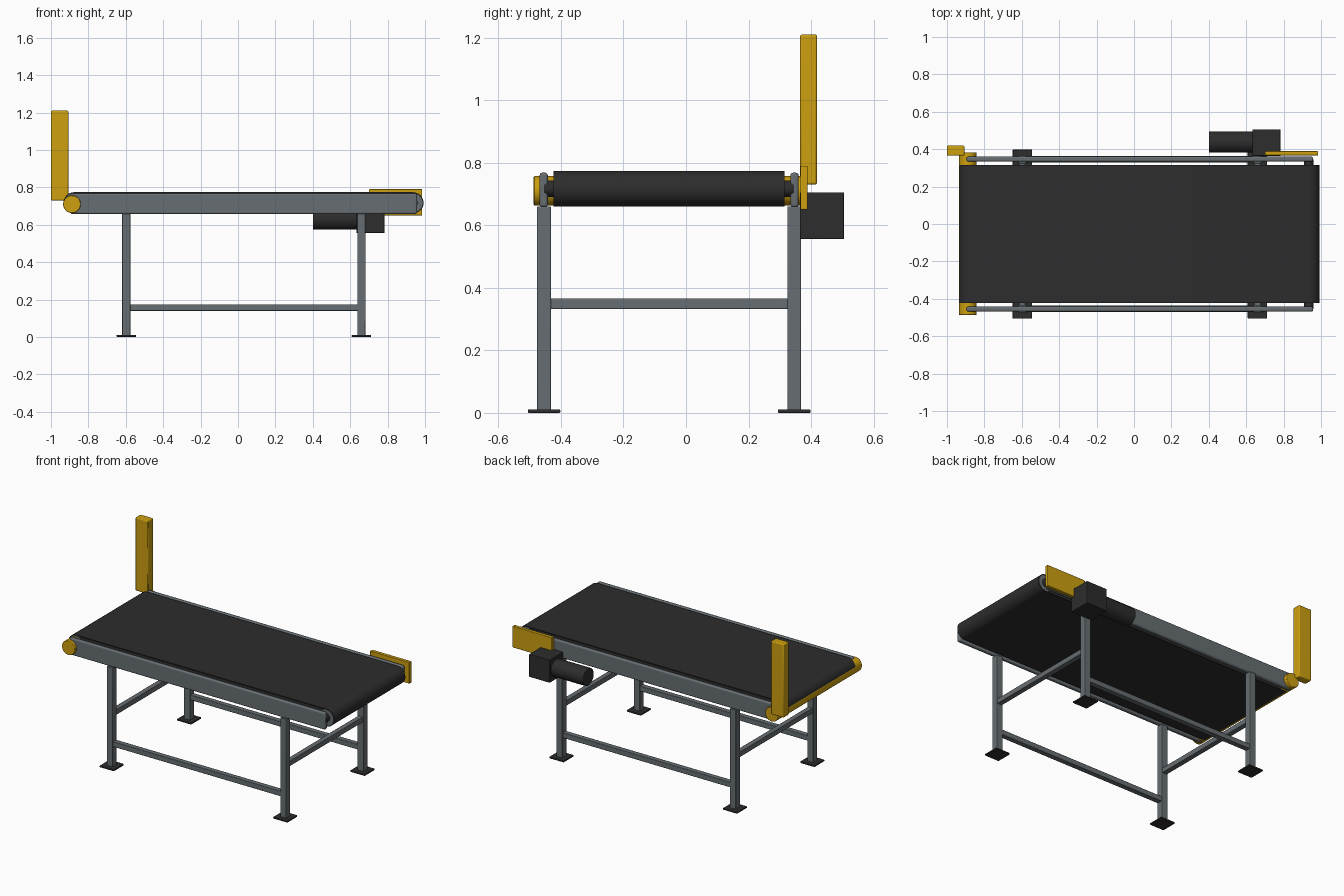
import bpy, bmesh, math
from mathutils import Matrix, Vector

cube = bpy.data.objects.get("Cube")
if cube:
    bpy.data.objects.remove(cube, do_unlink=True)


def material(name, rgb):
    m = bpy.data.materials.new(name)
    m.use_nodes = True
    colour = (*rgb, 1.0)
    m.diffuse_color = colour
    bsdf = next(n for n in m.node_tree.nodes if n.type == "BSDF_PRINCIPLED")
    bsdf.inputs["Base Color"].default_value = colour
    return m


STEEL = material("steel grey", (0.135, 0.155, 0.168))
YELLOW = material("safety yellow", (0.61, 0.35, 0.005))
DARK = material("dark rubber", (0.026, 0.026, 0.026))


def finish(name, bm, mat, bevel=0.0, segments=2, smooth=True):
    bmesh.ops.recalc_face_normals(bm, faces=bm.faces)
    mesh = bpy.data.meshes.new(name)
    bm.to_mesh(mesh)
    bm.free()
    mesh.materials.append(mat)
    ob = bpy.data.objects.new(name, mesh)
    bpy.context.collection.objects.link(ob)
    if bevel:
        mod = ob.modifiers.new("rounded edges", "BEVEL")
        mod.width = bevel
        mod.segments = segments
    if smooth:
        bpy.ops.object.select_all(action="DESELECT")
        ob.select_set(True)
        bpy.context.view_layer.objects.active = ob
        bpy.ops.object.shade_smooth_by_angle(angle=math.radians(35))
    return ob


def box(name, xs, ys, zs, mat, bevel=0.003, segments=2):
    bm = bmesh.new()
    lo, hi = Vector((xs[0], ys[0], zs[0])), Vector((xs[1], ys[1], zs[1]))
    size = Matrix.Diagonal((*(hi - lo), 1.0))
    bmesh.ops.create_cube(bm, size=1.0, matrix=Matrix.Translation((lo + hi) / 2) @ size)
    return finish(name, bm, mat, bevel, segments)


def rod(name, start, end, radius, mat, bevel=0.0):
    bm = bmesh.new()
    a, b = Vector(start), Vector(end)
    turn = (b - a).to_track_quat("Z", "Y").to_matrix().to_4x4()
    bmesh.ops.create_cone(bm, cap_ends=True, segments=48, radius1=radius, radius2=radius,
                          depth=(b - a).length, matrix=Matrix.Translation((a + b) / 2) @ turn)
    return finish(name, bm, mat, bevel)


def span(centre, half):
    return centre - half, centre + half


# Main layout
MID_Y = -0.054
SIDE = 0.4
HEAD_X, TAIL_X = 0.935, -0.876
BELT_Z, BELT_R, BELT_T = 0.717, 0.057, 0.006
BELT_Y = span(MID_Y, 0.369)


# Endless belt: a loop around the two end rollers, with thickness
def belt_loop(radius, steps=24):
    points = []
    for centre, first in ((HEAD_X, -math.pi / 2), (TAIL_X, math.pi / 2)):
        for i in range(steps + 1):
            a = first + math.pi * i / steps
            points.append((centre + radius * math.cos(a), BELT_Z + radius * math.sin(a)))
    return points


bm = bmesh.new()
rings = [[bm.verts.new((x, y, z)) for x, z in belt_loop(r)]
         for r, y in ((BELT_R, BELT_Y[0]), (BELT_R, BELT_Y[1]),
                      (BELT_R - BELT_T, BELT_Y[1]), (BELT_R - BELT_T, BELT_Y[0]))]
for k, ring in enumerate(rings):
    other = rings[(k + 1) % len(rings)]
    for i in range(len(ring)):
        j = (i + 1) % len(ring)
        bm.faces.new((ring[i], ring[j], other[j], other[i]))
finish("belt", bm, DARK)

# Rollers, axle and the bed under the belt
for name, x in (("head_roller", HEAD_X), ("tail_roller", TAIL_X)):
    rod(name, (x, BELT_Y[0] + 0.002, BELT_Z), (x, BELT_Y[1] - 0.002, BELT_Z),
        BELT_R - BELT_T, STEEL)
rod("head_axle", (HEAD_X, MID_Y - SIDE, BELT_Z), (HEAD_X, MID_Y + SIDE, BELT_Z), 0.026, DARK)
box("slider_bed", (TAIL_X, HEAD_X), span(MID_Y, 0.362), span(BELT_Z, 0.05), DARK, 0)
rod("tail_bar", (-0.888, MID_Y - 0.433, 0.71), (-0.888, MID_Y + 0.437, 0.71),
    0.047, YELLOW, 0.003)

# Side rails, legs, feet and long stretchers
LEG_X = (-0.597, 0.66)
for side, s in (("front", -1), ("back", 1)):
    y = MID_Y + s * SIDE
    box(side + "_rail", (-0.895, 0.957), span(MID_Y + s * 0.401, 0.013),
        (0.658, 0.768), STEEL, 0.008, 3)
    for end, x in zip(("right", "left"), LEG_X):
        box(f"{side}_{end}_leg", span(x, 0.022), span(y, 0.022), (0.008, 0.66), STEEL)
        box(f"{side}_{end}_foot", span(x, 0.052), span(y, 0.052), (0, 0.011), DARK)
    box(side + "_stretcher", LEG_X, span(y, 0.017), (0.14, 0.174), STEEL)

# Cross bars between front and back legs
for end, x in zip(("right", "left"), LEG_X):
    box(end + "_cross_bar", span(x, 0.017), span(MID_Y, SIDE), (0.332, 0.366), STEEL)

# Upright post and drive guard
box("control_post", (-1.0, -0.907), (0.365, 0.419), (0.73, 1.21), YELLOW, 0.006)
box("drive_guard", (0.70, 0.985), (0.366, 0.389), (0.65, 0.79), YELLOW)

# Drive
box("gearbox", (0.633, 0.783), (0.364, 0.506), (0.556, 0.705), DARK)
rod("motor", (0.40, 0.438, 0.631), (0.64, 0.438, 0.631), 0.056, DARK, 0.003)
